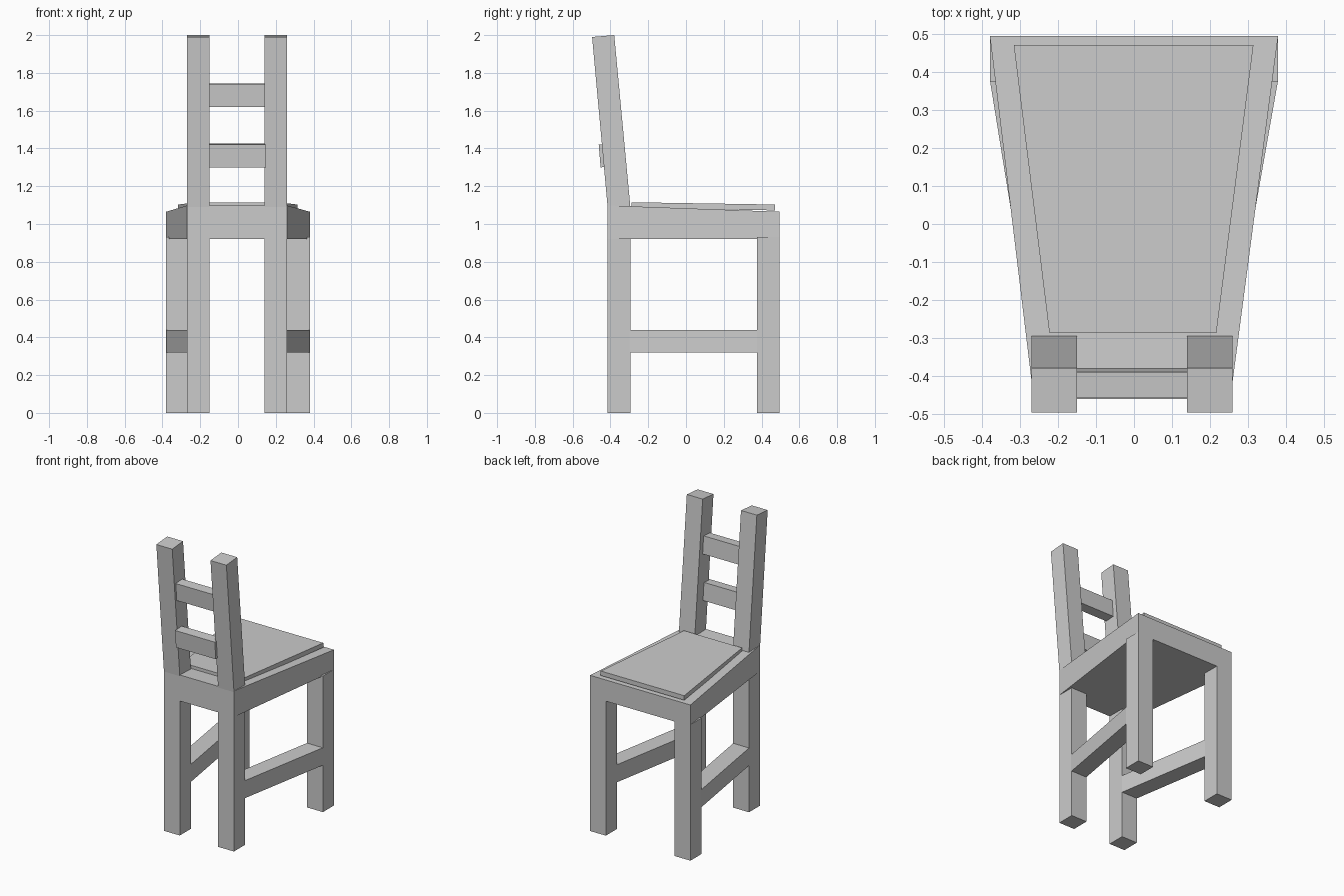
import bpy

if "Cube" in bpy.data.objects:
    bpy.data.objects.remove(bpy.data.objects["Cube"])


def loft(name, a, b):
    """Closed solid between two matching outlines."""
    n = len(a)
    faces = [tuple(range(n))[::-1], tuple(range(n, 2 * n))]
    faces += [(i, (i + 1) % n, n + (i + 1) % n, n + i) for i in range(n)]
    mesh = bpy.data.meshes.new(name)
    mesh.from_pydata(a + b, [], faces)
    mesh.update()
    obj = bpy.data.objects.new(name, mesh)
    bpy.context.collection.objects.link(obj)
    return obj


def side_profile(name, profile, x0, x1):
    """Extrude a (y, z) outline across x."""
    return loft(name, [(x0, y, z) for y, z in profile],
                [(x1, y, z) for y, z in profile])


def slab(name, back, front, bottom, top):
    """Tapered slab; back/front = (y, left x, right x), heights = (back, front)."""
    (yb, lb, rb), (yf, lf, rf) = back, front

    def quad(h):
        return [(lb, yb, h[0]), (rb, yb, h[0]), (rf, yf, h[1]), (lf, yf, h[1])]
    return loft(name, quad(bottom), quad(top))


# Back legs continuing up into leaning posts
post = [(-0.415, 0), (-0.295, 0), (-0.295, 1.095), (-0.38, 2.0),
        (-0.497, 1.99), (-0.415, 1.09)]
side_profile("back_leg_left", post, -0.27, -0.15)
side_profile("back_leg_right", post, 0.14, 0.26)

# Front legs
leg = [(0.375, 0), (0.495, 0), (0.495, 0.93), (0.375, 0.93)]
side_profile("front_leg_left", leg, -0.38, -0.26)
side_profile("front_leg_right", leg, 0.26, 0.38)

# Side stretchers between the legs
z0, z1 = (0.32, 0.32), (0.44, 0.44)
slab("stretcher_left", (-0.30, -0.27, -0.15), (0.38, -0.38, -0.26), z0, z1)
slab("stretcher_right", (-0.30, 0.14, 0.26), (0.38, 0.26, 0.38), z0, z1)

# Tapered seat and the thin panel on top
slab("seat", (-0.415, -0.27, 0.26), (0.495, -0.38, 0.38),
     (0.92, 0.92), (1.098, 1.065))
slab("seat_panel", (-0.288, -0.223, 0.217), (0.472, -0.317, 0.315),
     (1.085, 1.072), (1.115, 1.103))

# Tilted backrest slats
for name, y, z, x0, x1 in (("lower_slat", -0.462, 1.30, -0.153, 0.148),
                           ("upper_slat", -0.458, 1.62, -0.15, 0.14)):
    slat = [(y + 0.01, z), (y + 0.078, z + 0.005),
            (y + 0.068, z + 0.125), (y, z + 0.12)]
    side_profile(name, slat, x0, x1)
